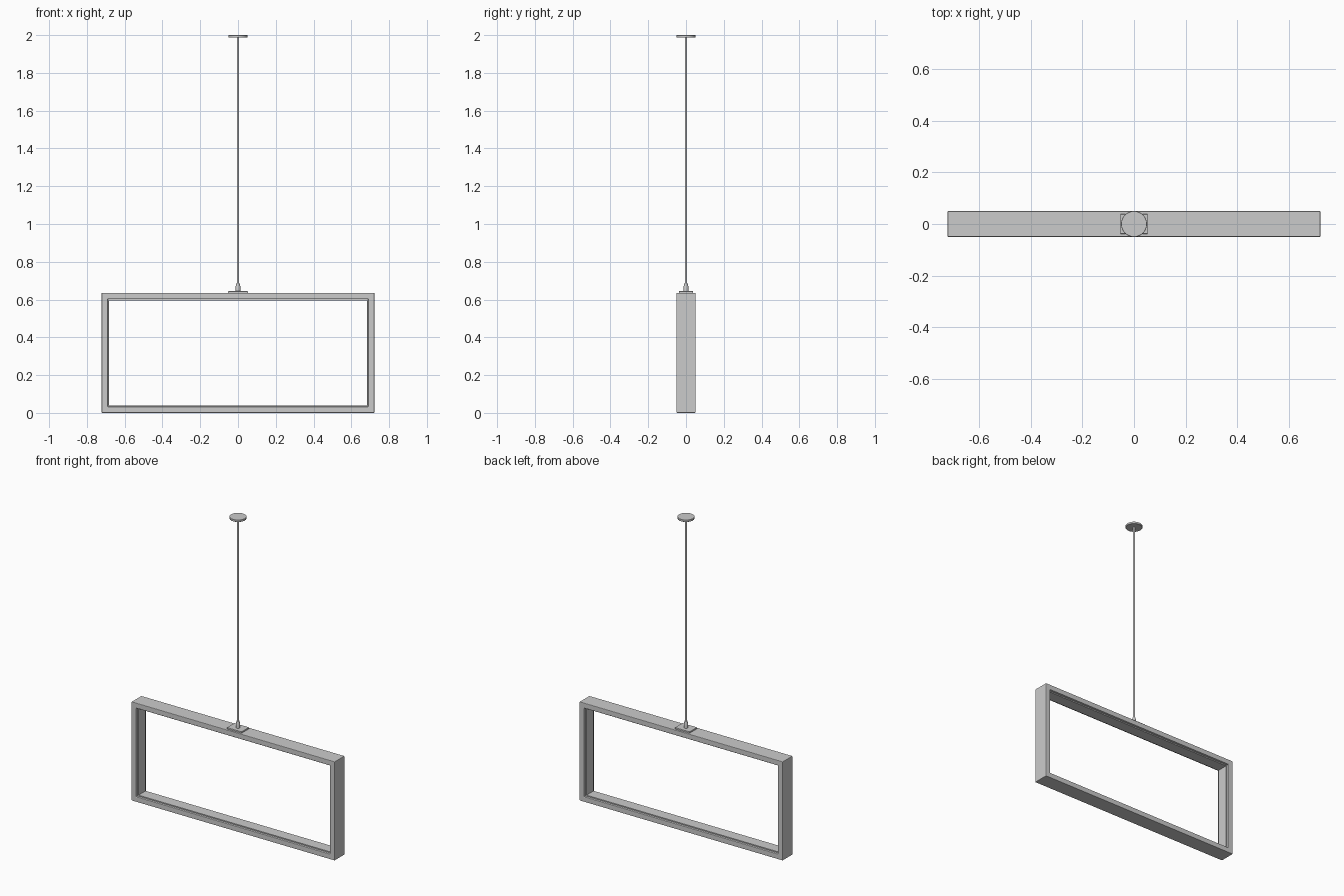
import bpy, bmesh, math

if "Cube" in bpy.data.objects:
    bpy.data.objects.remove(bpy.data.objects["Cube"])


def finish(bm, name, bevel=0.0, smooth=False):
    bmesh.ops.recalc_face_normals(bm, faces=bm.faces)
    mesh = bpy.data.meshes.new(name)
    bm.to_mesh(mesh)
    bm.free()
    ob = bpy.data.objects.new(name, mesh)
    bpy.context.collection.objects.link(ob)
    if bevel:
        mod = ob.modifiers.new("soft_edges", 'BEVEL')
        mod.width, mod.segments = bevel, 2
        mod.limit_method = 'ANGLE'
    if smooth:
        bpy.ops.object.select_all(action='DESELECT')
        bpy.context.view_layer.objects.active = ob
        ob.select_set(True)
        bpy.ops.object.shade_smooth_by_angle(angle=math.radians(40))
    return ob


def rect_ring(name, hx, z0, z1, profile, bevel):
    """Sweep an (inset, y) profile around a mitred upright rectangle."""
    bm = bmesh.new()
    rings = []
    for sx, top in ((-1, 0), (1, 0), (1, 1), (-1, 1)):
        rings.append([bm.verts.new((sx * (hx - d), y, z1 - d if top else z0 + d))
                      for d, y in profile])
    n = len(profile)
    for i in range(4):
        a, b = rings[i], rings[(i + 1) % 4]
        for j in range(n):
            k = (j + 1) % n
            bm.faces.new((a[j], b[j], b[k], a[k]))
    return finish(bm, name, bevel)


def lathe(name, profile, segments=32):
    """Closed turned part from (radius, z) points."""
    bm = bmesh.new()
    rings = [[bm.verts.new((r * math.cos(2 * math.pi * i / segments),
                            r * math.sin(2 * math.pi * i / segments), z))
              for i in range(segments)] for r, z in profile]
    for a, b in zip(rings, rings[1:]):
        for i in range(segments):
            k = (i + 1) % segments
            bm.faces.new((a[i], a[k], b[k], b[i]))
    bm.faces.new(rings[0])
    bm.faces.new(rings[-1])
    return finish(bm, name, smooth=True)


# Lamp frame
rect_ring("lamp_frame", 0.722, 0.0, 0.635,
          [(0, -0.05), (0, 0.05), (0.033, 0.05), (0.033, -0.05)], 0.003)

# Light strip set around the inside of the frame
rect_ring("inner_light_strip", 0.722, 0.0, 0.635,
          [(0.031, -0.036), (0.031, 0.036), (0.040, 0.036), (0.040, -0.036)], 0.0)

# Mounting plate on top of the frame
bm = bmesh.new()
bmesh.ops.create_cube(bm, size=1)
for v in bm.verts:
    v.co = (v.co.x * 0.104, v.co.y * 0.076, 0.639 + v.co.z * 0.010)
finish(bm, "mounting_plate", 0.001)

# Rod socket, rod and ceiling canopy
lathe("rod_socket", [(0.013, 0.643), (0.013, 0.668), (0.010, 0.678), (0.009, 0.686)])
lathe("hanging_rod", [(0.006, 0.66), (0.006, 1.99)], 16)
lathe("ceiling_canopy", [(0.049, 1.987), (0.050, 1.988), (0.050, 1.999), (0.049, 2.0)], 48)
